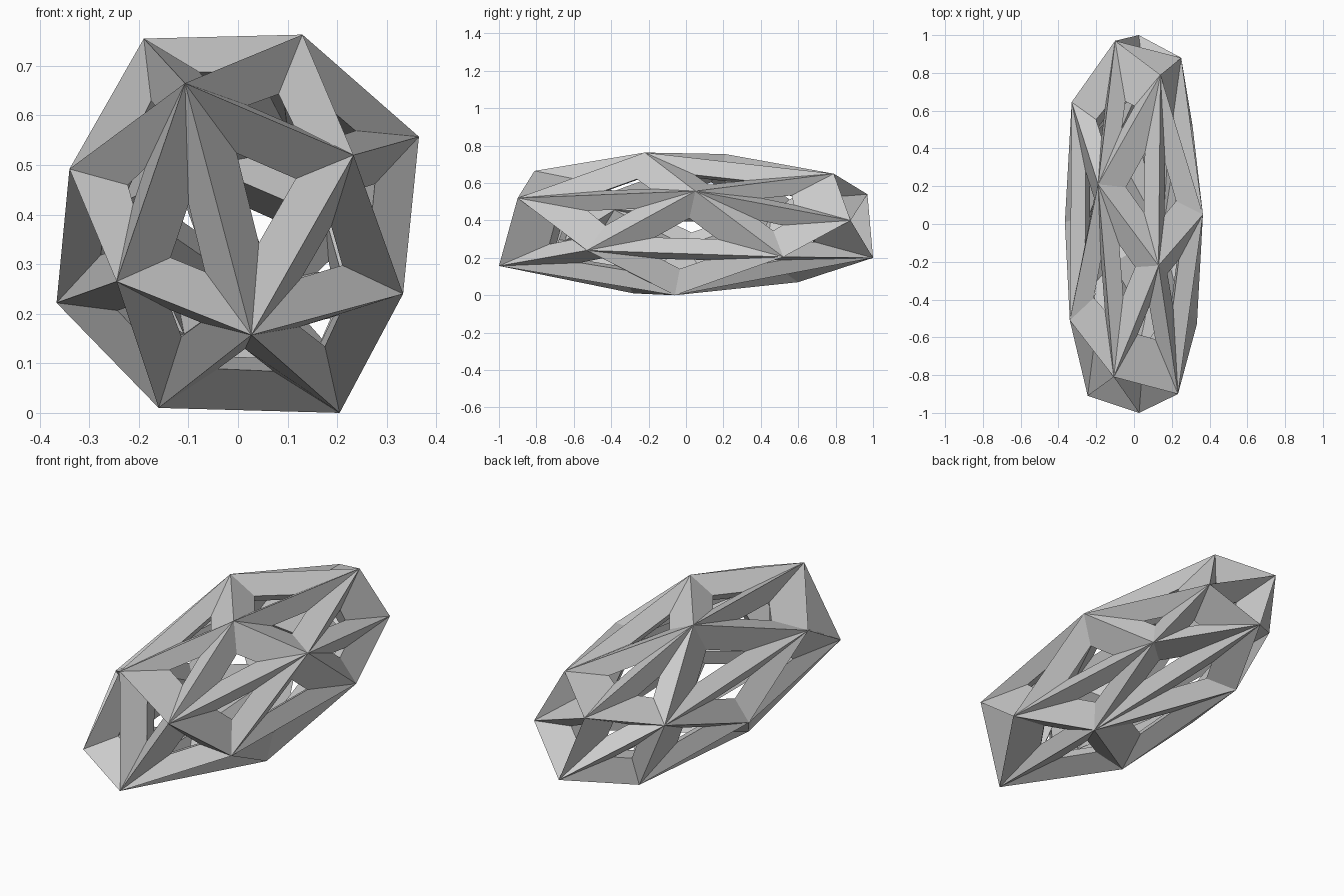
import bpy, bmesh
from mathutils import Vector

if "Cube" in bpy.data.objects:
    bpy.data.objects.remove(bpy.data.objects["Cube"])

STRETCH = 2.78  # the round cage is stretched along y

# corner points of the faceted cage (x, y, z), final size
corners = [
    # front end
    (0.027, -1.0, 0.157), (-0.245, -0.91, 0.265), (0.233, -0.90, 0.52), (-0.107, -0.81, 0.665),
    (0.333, -0.53, 0.24), (-0.34, -0.51, 0.492),
    # middle band
    (-0.16, -0.28, 0.01), (0.13, -0.22, 0.763), (0.205, -0.06, 0.0), (-0.366, 0.01, 0.222),
    (0.365, 0.05, 0.557), (-0.19, 0.21, 0.755),
    # back end
    (0.31, 0.52, 0.205), (-0.154, 0.60, 0.07), (-0.33, 0.645, 0.44), (0.14, 0.79, 0.65),
    (0.25, 0.88, 0.40), (-0.10, 0.97, 0.54), (0.025, 1.0, 0.20),
]

# triangulated shell around the corners, before stretching
bm = bmesh.new()
for x, y, z in corners:
    bm.verts.new((x, y / STRETCH, z))
bmesh.ops.convex_hull(bm, input=bm.verts[:])
bmesh.ops.recalc_face_normals(bm, faces=bm.faces[:])
mesh = bpy.data.meshes.new("faceted_cage")
bm.to_mesh(mesh)
bm.free()

cage = bpy.data.objects.new("faceted_cage", mesh)
bpy.context.collection.objects.link(cage)
cage.scale = (1, STRETCH, 1)

# open struts along every edge, thickened inward
wire = cage.modifiers.new("struts", 'WIREFRAME')
wire.thickness = 0.12
wire.offset = -1
wire.use_even_offset = True
wire.use_replace = True
